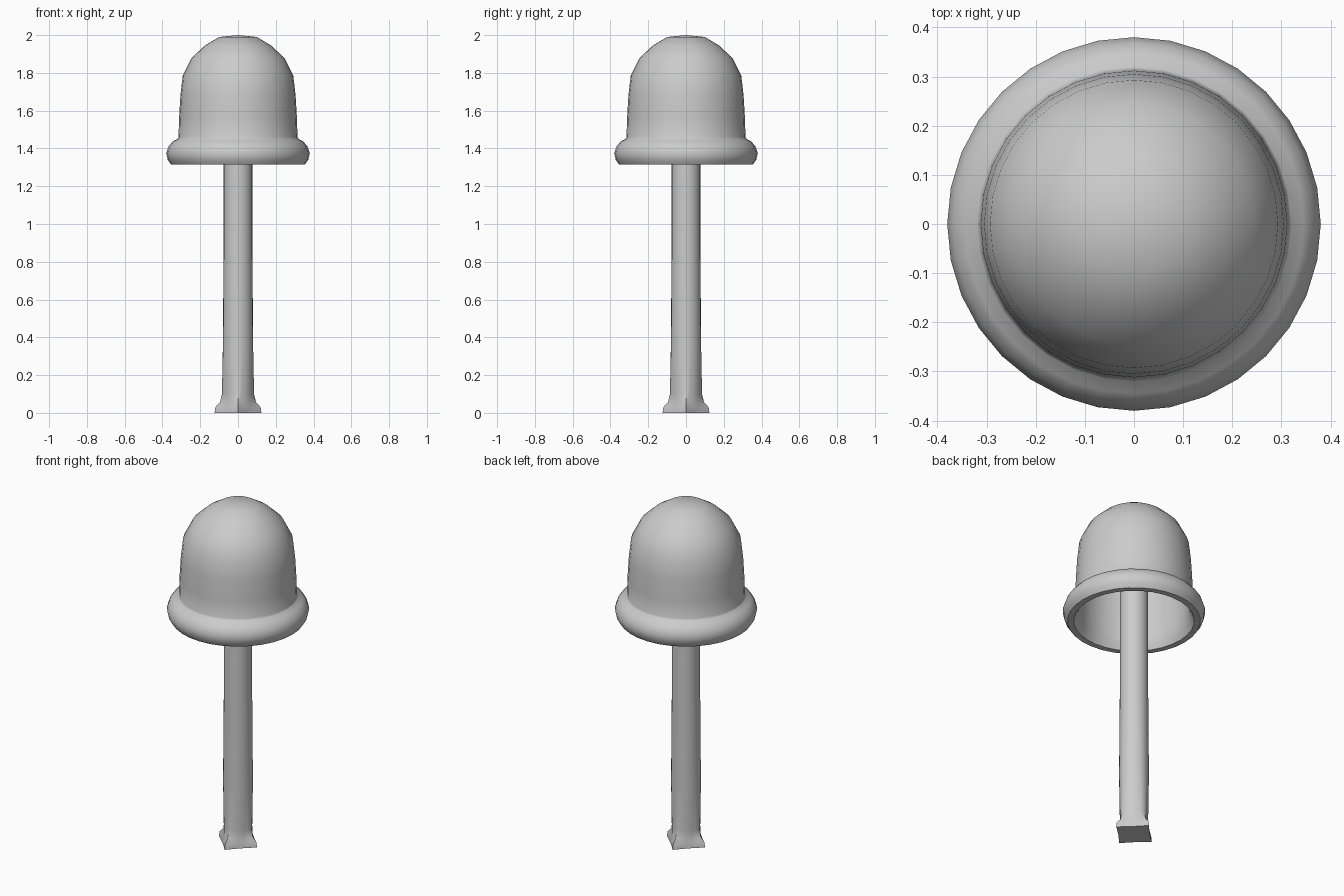
import bpy, bmesh, math

cube = bpy.data.objects.get("Cube")
if cube:
    bpy.data.objects.remove(cube, do_unlink=True)

grey = bpy.data.materials.new("plain_grey")
grey.use_nodes = True
COLOUR = (0.6, 0.6, 0.6, 1)
grey.diffuse_color = COLOUR
grey.node_tree.nodes["Principled BSDF"].inputs["Base Color"].default_value = COLOUR


def lathe(name, profile, sides, shape=None):
    """Loft rings of (radius, z); shape may bend a ring's radius by angle."""
    bm = bmesh.new()
    rings = []
    for i, (r, z) in enumerate(profile):
        if r == 0:
            rings.append([bm.verts.new((0, 0, z))])
            continue
        ring = []
        for k in range(sides):
            a = math.tau * k / sides
            rr = shape(i, r, a) if shape else r
            ring.append(bm.verts.new((rr * math.cos(a), rr * math.sin(a), z)))
        rings.append(ring)
    for low, high in zip(rings, rings[1:]):
        for k in range(sides):
            n = (k + 1) % sides
            quad = [low[k % len(low)], low[n % len(low)],
                    high[n % len(high)], high[k % len(high)]]
            bm.faces.new(list(dict.fromkeys(quad)))
    bmesh.ops.recalc_face_normals(bm, faces=bm.faces)
    mesh = bpy.data.meshes.new(name)
    bm.to_mesh(mesh)
    bm.free()
    mesh.materials.append(grey)
    obj = bpy.data.objects.new(name, mesh)
    bpy.context.collection.objects.link(obj)
    bpy.ops.object.select_all(action="DESELECT")
    obj.select_set(True)
    bpy.context.view_layer.objects.active = obj
    bpy.ops.object.shade_smooth_by_angle(angle=math.radians(40))
    return obj


# Hollow domed cap with a rolled rim: outside from the top, then back up inside
dome = [(0.1, 1.99), (0.175, 1.945), (0.245, 1.88), (0.293, 1.785), (0.305, 1.68), (0.312, 1.56)]
rim = [(0.315, 1.46), (0.32, 1.45), (0.345, 1.438), (0.368, 1.41), (0.38, 1.375),
       (0.372, 1.34), (0.355, 1.315), (0.322, 1.315), (0.308, 1.345), (0.298, 1.38), (0.298, 1.45)]
lining = [(r - 0.016, z - 0.014) for r, z in reversed(dome)]
lathe("cap", [(0, 2.0)] + dome + rim + lining + [(0, 1.984)], 32)

# Round stem whose foot flares into a four-cornered base
SQUARE = {1: 1.0, 2: 1.0, 3: 0.7, 4: 0.35}


def foot(i, r, a):
    w = SQUARE.get(i, 0)
    diamond = r / (abs(math.cos(a)) + abs(math.sin(a))) ** 1.12
    return diamond * w + r * (1 - w) if i < 3 else max(0.076, diamond * w + r * (1 - w))


lathe("stem", [(0, 0), (0.124, 0), (0.12, 0.03), (0.096, 0.055), (0.085, 0.1),
               (0.08, 0.36), (0.076, 0.88), (0.075, 1.3), (0.075, 1.95), (0, 1.95)], 24, foot)
